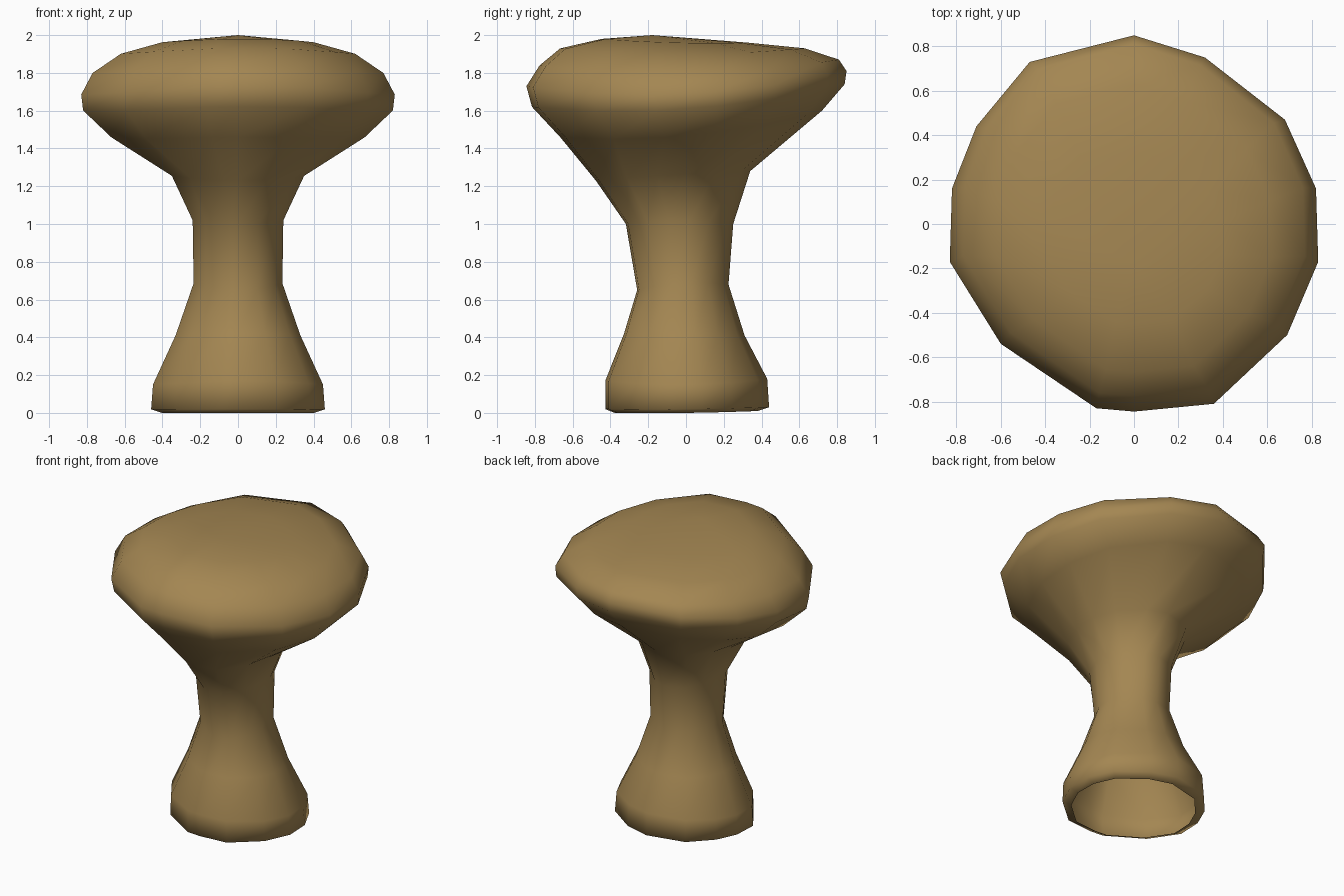
import bpy, bmesh

if "Cube" in bpy.data.objects:
    bpy.data.objects.remove(bpy.data.objects["Cube"])

# Uneven outline of the cap seen from above, counter-clockwise
OUTLINE = [(.83, -.17), (.82, .16), (.68, .47), (.32, .75), (0, .85),
           (-.47, .73), (-.71, .44), (-.82, .16), (-.83, -.17), (-.60, -.54),
           (-.17, -.83), (0, -.845), (.36, -.81), (.69, -.50)]

# Rings from foot to crown: half width, front y, back y, z at front / middle / back
RINGS = [
    (.40, -.38, .38, .00, .00, .01),    # lip round the open underside
    (.46, -.43, .44, .02, .02, .03),
    (.45, -.43, .43, .17, .15, .18),
    (.33, -.33, .31, .42, .41, .41),
    (.235, -.26, .225, .65, .69, .68),  # waist
    (.24, -.32, .25, 1.00, 1.02, 1.00),
    (.35, -.48, .34, 1.23, 1.26, 1.28),
    (.67, -.67, .72, 1.46, 1.47, 1.60),
    (.82, -.82, .84, 1.62, 1.61, 1.74), # cap rim
    (.83, -.85, .85, 1.73, 1.69, 1.81),
    (.77, -.78, .81, 1.84, 1.80, 1.87),
    (.62, -.67, .63, 1.93, 1.90, 1.93),
    (.40, -.45, .33, 1.98, 1.96, 1.96),
]


def add_ring(bm, rx, y0, y1, zf, zm, zb):
    verts = []
    for px, py in OUTLINE:
        s, t = px / .83, py / .85
        z = zm + (zb - zf) / 2 * t + ((zf + zb) / 2 - zm) * t * t
        verts.append(bm.verts.new((s * rx, (y0 + y1) / 2 + t * (y1 - y0) / 2, z)))
    return verts


# Hollow stem and tilted cap in one skin
bm = bmesh.new()
loops = [add_ring(bm, *r) for r in RINGS]
n = len(OUTLINE)
for a, b in zip(loops, loops[1:]):
    for i in range(n):
        j = (i + 1) % n
        bm.faces.new((a[i], a[j], b[j], b[i]))

# Crown
tip = bm.verts.new((0, -.18, 2.0))
for i in range(n):
    bm.faces.new((loops[-1][i], loops[-1][(i + 1) % n], tip))
for f in bm.faces:
    f.smooth = True

mesh = bpy.data.meshes.new("mushroom")
bm.to_mesh(mesh)
bm.free()
obj = bpy.data.objects.new("mushroom", mesh)
bpy.context.collection.objects.link(obj)

# Tan brown
mat = bpy.data.materials.new("tan_brown")
mat.diffuse_color = (.37, .24, .085, 1)
mat.use_nodes = True
mat.node_tree.nodes["Principled BSDF"].inputs["Base Color"].default_value = mat.diffuse_color
mesh.materials.append(mat)
